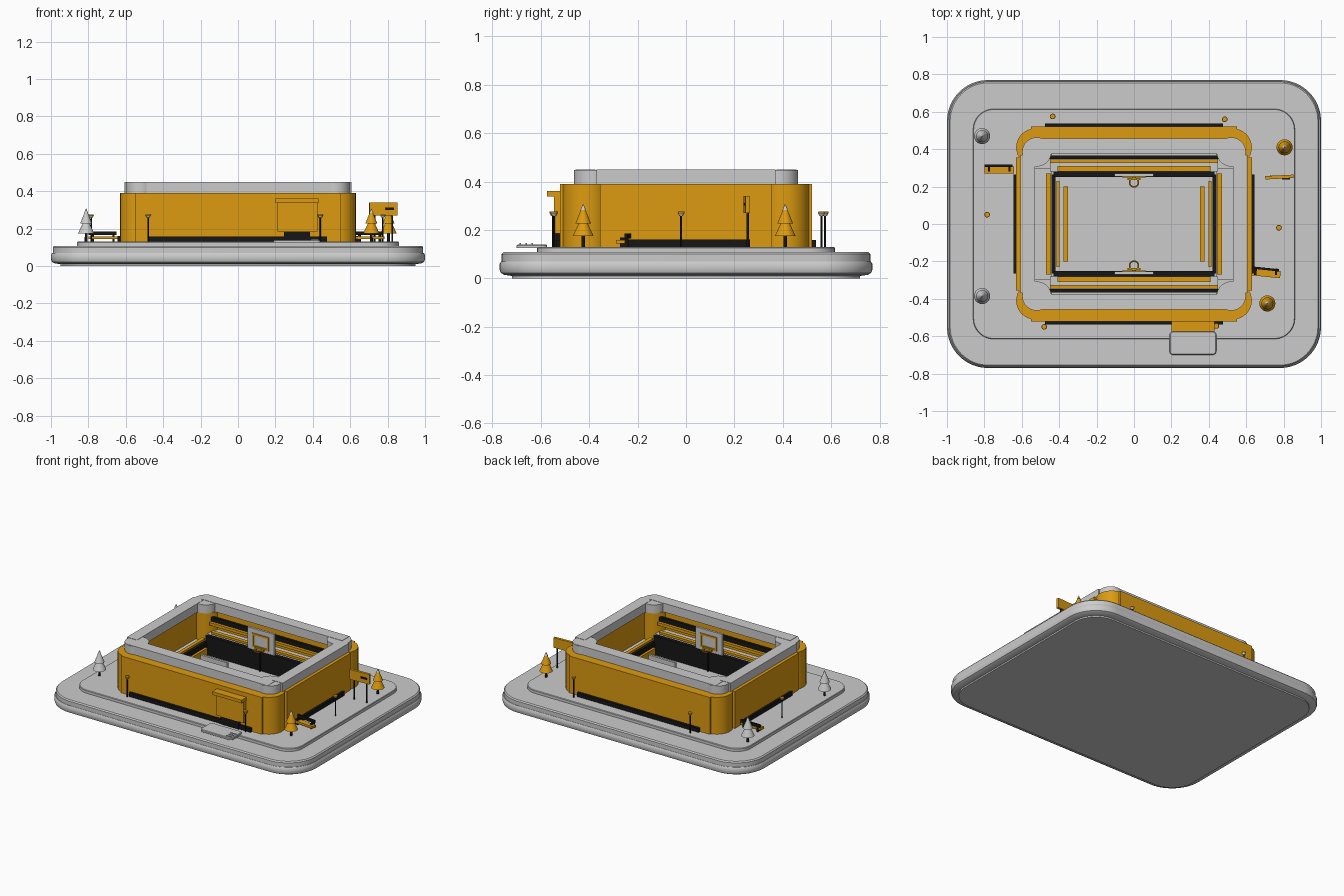
import bpy, bmesh, math
from mathutils import Matrix, Vector

if "Cube" in bpy.data.objects:
    bpy.data.objects.remove(bpy.data.objects["Cube"])


def material(name, rgb):
    m = bpy.data.materials.new(name)
    m.diffuse_color = (*rgb, 1)
    m.use_nodes = True
    m.node_tree.nodes["Principled BSDF"].inputs["Base Color"].default_value = m.diffuse_color
    return m


ORANGE = material("orange", (0.72, 0.33, 0.005))
BLACK = material("black", (0.008, 0.008, 0.008))


def finish(name, bm, mat=None, smooth=False):
    bmesh.ops.recalc_face_normals(bm, faces=bm.faces)
    me = bpy.data.meshes.new(name)
    bm.to_mesh(me)
    bm.free()
    ob = bpy.data.objects.new(name, me)
    bpy.context.collection.objects.link(ob)
    if mat:
        me.materials.append(mat)
    if smooth:
        bpy.context.view_layer.objects.active = ob
        bpy.ops.object.select_all(action='DESELECT')
        ob.select_set(True)
        bpy.ops.object.shade_smooth_by_angle(angle=math.radians(35))
    return ob


def box(name, x0, x1, y0, y1, z0, z1, mat=None, turn=0):
    bm = bmesh.new()
    c = Vector(((x0 + x1) / 2, (y0 + y1) / 2, (z0 + z1) / 2))
    m = Matrix.Diagonal((x1 - x0, y1 - y0, z1 - z0, 1))
    bmesh.ops.create_cube(bm, size=1, matrix=Matrix.Translation(c) @ Matrix.Rotation(math.radians(turn), 4, 'Z') @ m)
    return finish(name, bm, mat)


def cone(name, x, y, z0, z1, r0, r1, mat=None, n=24):
    bm = bmesh.new()
    bmesh.ops.create_cone(bm, cap_ends=True, segments=n, radius1=r0, radius2=r1, depth=z1 - z0,
                          matrix=Matrix.Translation((x, y, (z0 + z1) / 2)))
    return finish(name, bm, mat, True)


def slab(name, hx, hy, r, levels, cx=0, cy=0):
    """Rounded rectangle lofted through (inset, z) levels."""
    bm = bmesh.new()
    rings = []
    for inset, z in levels:
        ring = []
        for q, (sx, sy) in enumerate(((1, 1), (-1, 1), (-1, -1), (1, -1))):
            for i in range(13):
                a = (q + i / 12) * math.pi / 2
                rr = r - inset
                ring.append(bm.verts.new((cx + sx * (hx - r) + rr * math.cos(a),
                                          cy + sy * (hy - r) + rr * math.sin(a), z)))
        rings.append(ring)
    for a, b in zip(rings, rings[1:]):
        for i in range(len(a)):
            j = (i + 1) % len(a)
            bm.faces.new((a[i], a[j], b[j], b[i]))
    bm.faces.new(rings[0][::-1])
    bm.faces.new(rings[-1])
    return finish(name, bm, None, True)


# Stepped base and plaza
slab("base_lower", 1, 0.77, 0.22, [(0.05, 0), (0.05, 0.01), (0.02, 0.014), (0.005, 0.022), (0, 0.035),
                                   (0, 0.06), (0.006, 0.07)])
slab("base_upper", 0.99, 0.762, 0.212, [(0, 0.068), (0, 0.1), (0.007, 0.108)])
slab("plaza", 0.86, 0.615, 0.11, [(0, 0.1), (0, 0.126), (0.003, 0.13)])
box("court_floor", -0.43, 0.43, -0.26, 0.26, 0.12, 0.136)

# Outer walls, roof ring, plinths and seating, mirrored on both axes
for s in (-1, 1):
    def long_bar(name, hx, ya, yb, z0, z1, mat=None):
        box(name, -hx, hx, min(s * ya, s * yb), max(s * ya, s * yb), z0, z1, mat)

    def side_bar(name, xa, xb, hy, z0, z1, mat=None):
        box(name, min(s * xa, s * xb), max(s * xa, s * xb), -hy, hy, z0, z1, mat)

    long_bar("long_wall", 0.55, 0.39, 0.52, 0.13, 0.39, ORANGE)
    side_bar("side_wall", 0.54, 0.63, 0.355, 0.13, 0.39, ORANGE)
    long_bar("long_roof_beam", 0.55, 0.375, 0.457, 0.388, 0.45)
    side_bar("side_roof_beam", 0.53, 0.608, 0.37, 0.388, 0.45)
    long_bar("long_plinth", 0.475, 0.515, 0.538, 0.13, 0.158, BLACK)
    side_bar("side_plinth", 0.625, 0.645, 0.265, 0.13, 0.16, BLACK)
    # inside barriers and rows of seats
    long_bar("long_barrier", 0.43, 0.252, 0.28, 0.13, 0.27, BLACK)
    side_bar("side_barrier", 0.42, 0.44, 0.265, 0.13, 0.23, BLACK)
    long_bar("long_seat_row_low", 0.41, 0.282, 0.31, 0.275, 0.29, ORANGE)
    long_bar("long_seat_row_high", 0.45, 0.325, 0.345, 0.31, 0.33, ORANGE)
    long_bar("long_seat_back", 0.47, 0.347, 0.365, 0.32, 0.36, BLACK)
    long_bar("long_seat_step", 0.45, 0.28, 0.39, 0.13, 0.26)
    side_bar("side_seat_row", 0.445, 0.47, 0.27, 0.22, 0.24, ORANGE)
    side_bar("side_seat_step", 0.44, 0.54, 0.3, 0.13, 0.2)
    side_bar("side_inner_row", 0.398, 0.415, 0.23, 0.15, 0.2, ORANGE)
    side_bar("court_bench", 0.352, 0.378, 0.2, 0.136, 0.16, ORANGE)
    # rounded corners
    for t in (-1, 1):
        cone("corner_pillar", s * 0.53, t * 0.41, 0.13, 0.39, 0.1, 0.1, ORANGE, 32)
        cone("roof_corner", s * 0.52, t * 0.385, 0.388, 0.448, 0.078, 0.078, None, 32)

    # Basketball hoop
    box("backboard", -0.105, 0.105, s * 0.262 - 0.008, s * 0.262 + 0.008, 0.26, 0.42)
    for x0, x1, z0, z1 in ((-0.065, 0.065, 0.375, 0.388), (-0.065, 0.065, 0.29, 0.303),
                           (-0.065, -0.052, 0.29, 0.388), (0.052, 0.065, 0.29, 0.388)):
        box("backboard_marking", x0, x1, s * 0.252 - 0.004, s * 0.252 + 0.004, z0, z1, ORANGE)
    box("hoop_arm", -0.035, 0.035, s * 0.24 - 0.006, s * 0.24 + 0.006, 0.285, 0.3, ORANGE)
    cone("hoop_post", 0, s * 0.245, 0.13, 0.29, 0.006, 0.006, BLACK, 12)
    bpy.ops.mesh.primitive_torus_add(location=(0, s * 0.222, 0.29), major_radius=0.024, minor_radius=0.004,
                                     major_segments=20, minor_segments=8)
    bpy.context.object.name = "hoop_ring"
    bpy.context.object.data.materials.append(ORANGE)

# Entrance with canopy and mat
box("entrance_block", 0.21, 0.425, -0.545, -0.51, 0.185, 0.345, ORANGE)
box("entrance_canopy", 0.2, 0.43, -0.575, -0.51, 0.338, 0.36, ORANGE)
box("entrance_door", 0.245, 0.385, -0.543, -0.51, 0.13, 0.19, BLACK)
slab("entrance_mat", 0.125, 0.063, 0.02, [(0, 0.125), (0, 0.136), (0.004, 0.14)], 0.315, -0.637)
for y in (-0.685, -0.66, -0.635):
    box("mat_strip", 0.39, 0.43, y - 0.003, y + 0.003, 0.138, 0.145)

# Trees
for x, y, mat in ((0.805, 0.41, ORANGE), (0.713, -0.425, ORANGE), (-0.812, 0.47, None), (-0.812, -0.385, None)):
    cone("tree_trunk", x, y, 0.11, 0.18, 0.008, 0.007, BLACK, 12)
    cone("tree_lower_foliage", x, y, 0.175, 0.25, 0.043, 0.008, mat)
    cone("tree_upper_foliage", x, y, 0.227, 0.292, 0.032, 0.006, mat)
    cone("tree_tip", x, y, 0.283, 0.307, 0.011, 0.001)

# Lamps
for x, y in ((-0.48, -0.55), (0.44, -0.545), (-0.435, 0.575), (0.485, 0.56), (-0.785, 0.05), (0.775, -0.02)):
    cone("lamp_post", x, y, 0.12, 0.262, 0.004, 0.004, BLACK, 12)
    cone("lamp_head", x, y, 0.258, 0.27, 0.008, 0.014)
    cone("lamp_cap", x, y, 0.27, 0.276, 0.015, 0.013, ORANGE)

# Outdoor benches
for x, y, turn in ((-0.72, 0.29, 0), (0.705, -0.262, -6)):
    box("bench_seat", x - 0.078, x + 0.078, y - 0.02, y + 0.018, 0.143, 0.158, ORANGE, turn)
    box("bench_back", x - 0.078, x + 0.07, y + 0.016, y + 0.028, 0.165, 0.185, BLACK, turn)
    for d in (-0.055, 0.055):
        box("bench_leg", x + d - 0.006, x + d + 0.006, y - 0.01, y + 0.024, 0.125, 0.168, BLACK, turn)

# Sign board on two posts
box("sign_board", 0.702, 0.852, 0.242, 0.26, 0.27, 0.34, ORANGE, 3)
box("sign_panel", 0.79, 0.835, 0.238, 0.246, 0.3, 0.312, BLACK, 3)
for x in (0.73, 0.825):
    cone("sign_post", x, 0.255, 0.12, 0.275, 0.005, 0.005, BLACK, 12)
